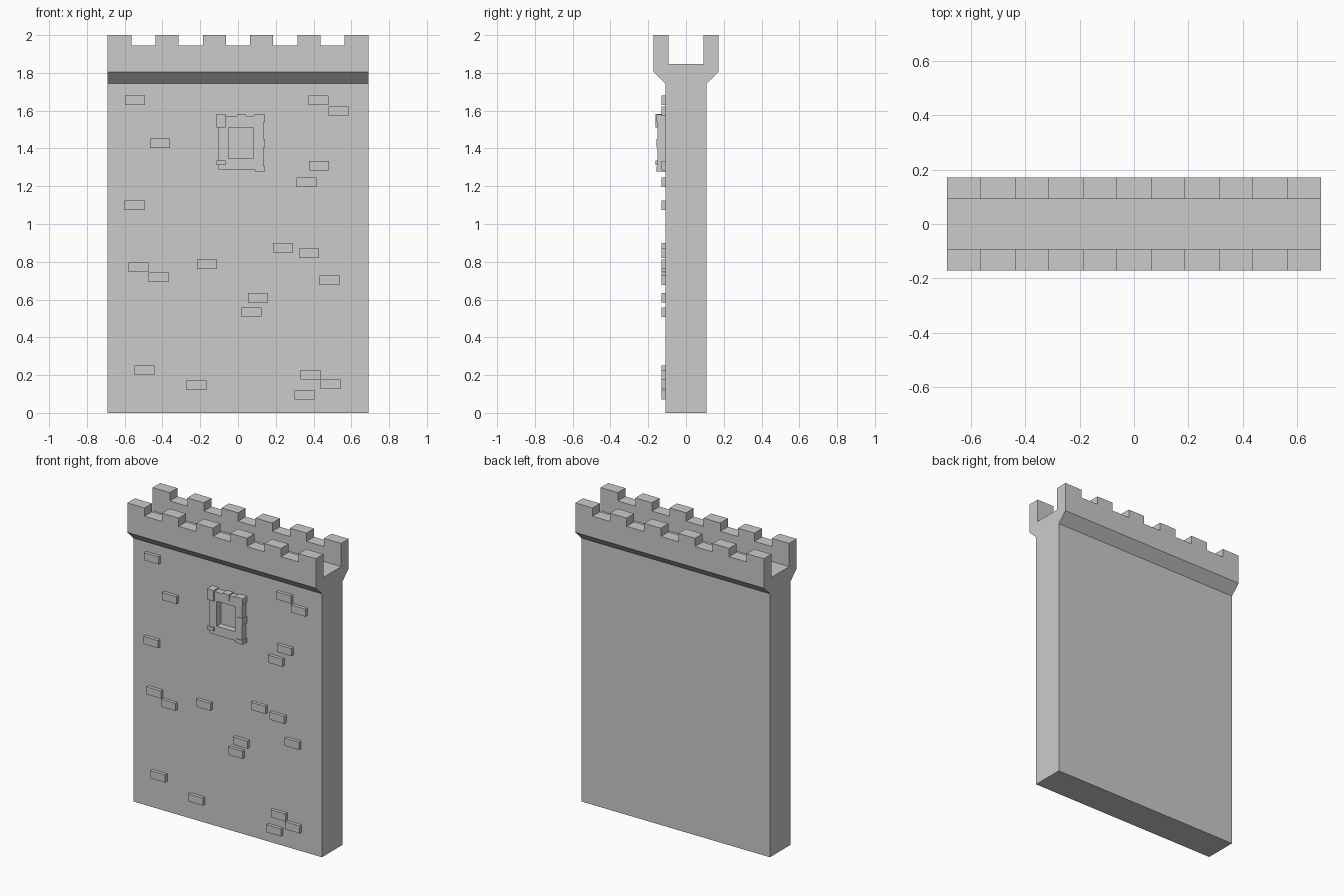
import bpy, bmesh

if "Cube" in bpy.data.objects:
    bpy.data.objects.remove(bpy.data.objects["Cube"])

W, T = 0.69, 0.108          # half width and half thickness of the wall


def finish(name, bm):
    bmesh.ops.recalc_face_normals(bm, faces=bm.faces)
    me = bpy.data.meshes.new(name)
    bm.to_mesh(me)
    bm.free()
    ob = bpy.data.objects.new(name, me)
    bpy.context.collection.objects.link(ob)
    return ob


def add_box(bm, x0, x1, y0, y1, z0, z1):
    vs = bmesh.ops.create_cube(bm, size=1)["verts"]
    for v in vs:
        v.co.x = x1 if v.co.x > 0 else x0
        v.co.y = y1 if v.co.y > 0 else y0
        v.co.z = z1 if v.co.z > 0 else z0


def boxes(name, items):
    bm = bmesh.new()
    for b in items:
        add_box(bm, *b)
    return finish(name, bm)


# Wall: side profile with flared parapet and walkway, extruded along x
half = [(T, 0), (T, 1.743), (0.172, 1.805), (0.172, 2), (0.093, 2), (0.093, 1.846)]
profile = half + [(-y, z) for y, z in reversed(half)]
bm = bmesh.new()
face = bm.faces.new([bm.verts.new((-W, y, z)) for y, z in profile])
ext = bmesh.ops.extrude_face_region(bm, geom=[face], use_keep_orig=True)
for g in ext["geom"]:
    if isinstance(g, bmesh.types.BMVert):
        g.co.x = W
wall = finish("castle_wall", bm)

# Battlement gaps cut through both parapets
cutter = boxes("gap_cutter", [(x - 0.064, x + 0.064, -0.3, 0.3, 1.945, 2.1)
                              for x in (-0.5, -0.25, 0, 0.25, 0.5)])
cutter.hide_render = True
mod = wall.modifiers.new("gaps", "BOOLEAN")
mod.operation = "DIFFERENCE"
mod.solver = "EXACT"
mod.object = cutter
bpy.context.view_layer.objects.active = wall
bpy.ops.object.modifier_apply(modifier=mod.name)
bpy.data.objects.remove(cutter)

# Scattered raised bricks on the front: centre x, z
bricks = [(-0.545, 1.655), (0.425, 1.655), (0.532, 1.597), (-0.413, 1.427),
          (0.428, 1.308), (0.362, 1.22), (-0.548, 1.10), (0.238, 0.875),
          (0.376, 0.846), (-0.164, 0.788), (-0.526, 0.772), (-0.42, 0.719),
          (0.484, 0.703), (0.106, 0.61), (0.071, 0.533), (-0.495, 0.225),
          (-0.22, 0.146), (0.384, 0.202), (0.489, 0.151), (0.352, 0.095)]
boxes("bricks", [(x - 0.053, x + 0.053, -0.13, -T + 0.005, z - 0.025, z + 0.025)
                 for x, z in bricks])

# Window frame: rectangular ring with an opening
bm = bmesh.new()


def loop(x0, x1, z0, z1, y):
    return [bm.verts.new((x, y, z)) for x, z in ((x0, z0), (x1, z0), (x1, z1), (x0, z1))]


outer, inner = (-0.103, 0.136, 1.288, 1.573), (-0.05, 0.082, 1.347, 1.512)
rings = [loop(*outer, -T), loop(*outer, -0.151), loop(*inner, -0.151), loop(*inner, -T)]
for a in range(4):
    r, s = rings[a], rings[(a + 1) % 4]
    for i in range(4):
        j = (i + 1) % 4
        bm.faces.new((r[i], r[j], s[j], s[i]))
finish("window_frame", bm)

# Uneven stones around the frame: x0, x1, z0, z1, front y
stones = [(-0.114, -0.066, 1.512, 1.583, -0.161), (-0.114, -0.066, 1.313, 1.337, -0.161),
          (-0.005, 0.042, 1.54, 1.581, -0.155), (0.084, 0.142, 1.54, 1.581, -0.155),
          (0.09, 0.142, 1.277, 1.305, -0.155), (0.10, 0.142, 1.405, 1.45, -0.155)]
boxes("window_stones", [(x0, x1, y, -T + 0.005, z0, z1) for x0, x1, z0, z1, y in stones])
